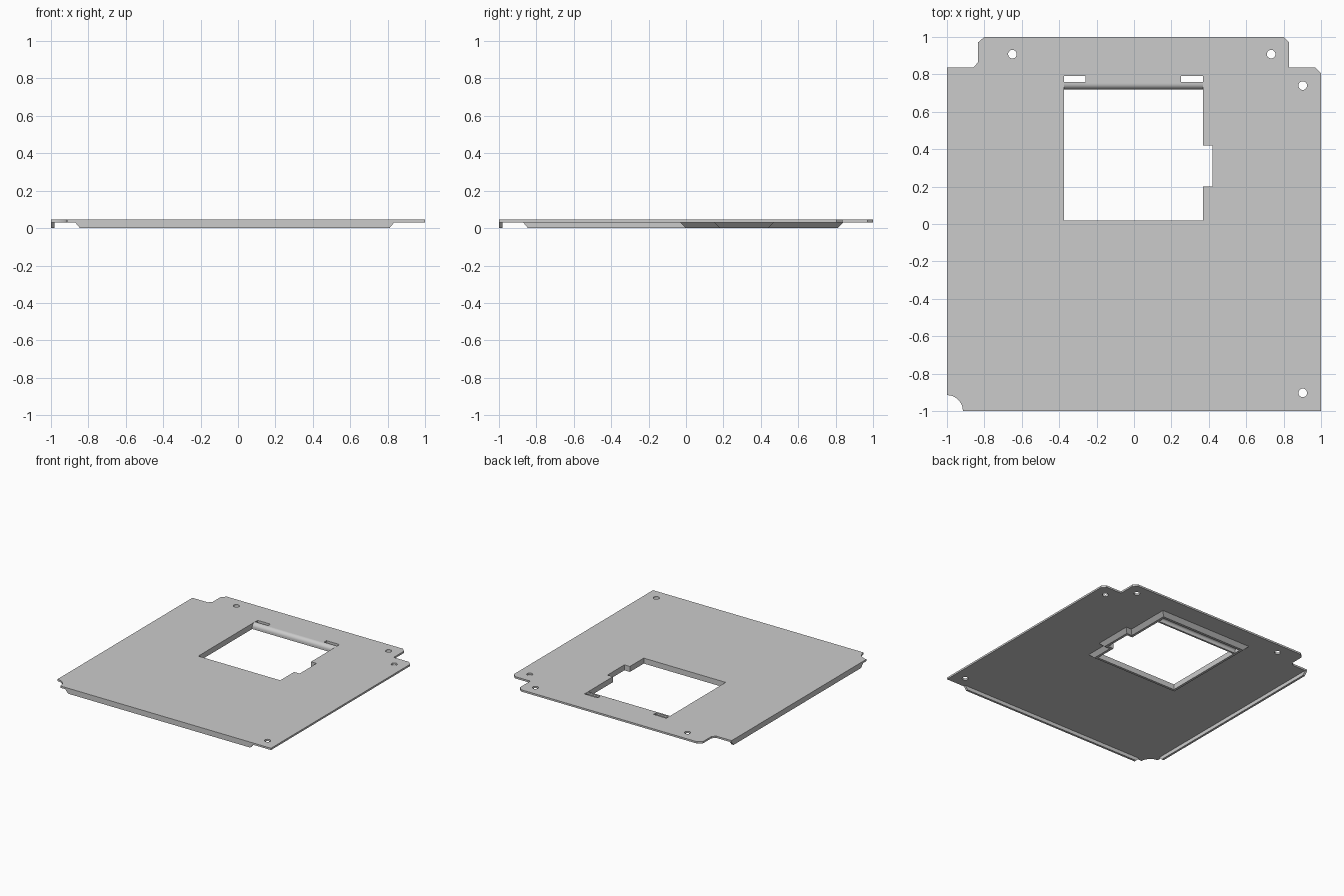
import bpy, bmesh
from math import sin, cos, pi
from mathutils import Vector

cube = bpy.data.objects.get("Cube")
if cube:
    bpy.data.objects.remove(cube, do_unlink=True)

TOP, UNDER, SHEET = 0.045, 0.03, 0.015

metal = bpy.data.materials.new("plain grey metal")
metal.use_nodes = True
grey = (0.6, 0.6, 0.6, 1)
metal.diffuse_color = grey
metal.node_tree.nodes["Principled BSDF"].inputs["Base Color"].default_value = grey


def finish(name, bm):
    """Turn a bmesh into a shaded object."""
    bmesh.ops.remove_doubles(bm, verts=bm.verts, dist=1e-5)
    bmesh.ops.recalc_face_normals(bm, faces=bm.faces)
    mesh = bpy.data.meshes.new(name)
    bm.to_mesh(mesh)
    bm.free()
    mesh.materials.append(metal)
    obj = bpy.data.objects.new(name, mesh)
    bpy.context.collection.objects.link(obj)
    bpy.ops.object.select_all(action='DESELECT')
    obj.select_set(True)
    bpy.context.view_layer.objects.active = obj
    bpy.ops.object.shade_smooth_by_angle(angle=pi / 6)
    return obj


def prism(name, points, depth):
    """Extrude a closed 3D profile along a vector."""
    bm = bmesh.new()
    face = bm.faces.new([bm.verts.new(p) for p in points])
    ext = bmesh.ops.extrude_face_region(bm, geom=[face], use_keep_orig=True)
    moved = [g for g in ext["geom"] if isinstance(g, bmesh.types.BMVert)]
    bmesh.ops.translate(bm, verts=moved, vec=depth)
    return finish(name, bm)


def arc(cx, cy, r, a0, a1, n):
    return [(cx + r * cos(a0 + (a1 - a0) * i / n),
             cy + r * sin(a0 + (a1 - a0) * i / n)) for i in range(n + 1)]


def rect(x0, x1, y0, y1):
    return [(x0, y0), (x1, y0), (x1, y1), (x0, y1)]


def window(back):
    """Window outline with the side notch, counter-clockwise."""
    return [(-0.375, 0.02), (0.37, 0.02), (0.37, 0.2), (0.42, 0.2),
            (0.42, 0.42), (0.37, 0.42), (0.37, back), (-0.375, back)]


def offset(points, d):
    """Push a right-angled outline outwards."""
    result = []
    for i, p in enumerate(points):
        a = (Vector(p) - Vector(points[i - 1])).normalized()
        b = (Vector(points[(i + 1) % len(points)]) - Vector(p)).normalized()
        result.append((p[0] + d * (a.y + b.y), p[1] - d * (a.x + b.x)))
    return result


# Top plate: outline with window, slots and screw holes
outline = arc(-1, -1, 0.085, pi / 2, 0, 12) + [
    (1, -1), (1, 0.805), (0.97, 0.836), (0.83, 0.836), (0.83, 0.97),
    (0.8, 1), (-0.8, 1), (-0.835, 0.97), (-0.835, 0.863),
    (-0.86, 0.836), (-1, 0.836)]
loops = [outline, window(0.75),
         rect(-0.375, -0.258, 0.758, 0.79), rect(0.25, 0.37, 0.758, 0.79)]
for hx, hy in [(-0.65, 0.908), (0.733, 0.908), (0.902, 0.74), (0.902, -0.903)]:
    loops.append(arc(hx, hy, 0.023, 0, 2 * pi, 24)[:-1])

curve = bpy.data.curves.new("plate_outline", 'CURVE')
curve.dimensions = '2D'
curve.fill_mode = 'BOTH'
curve.extrude = SHEET / 2
for loop in loops:
    spline = curve.splines.new('POLY')
    spline.points.add(len(loop) - 1)
    for point, (x, y) in zip(spline.points, loop):
        point.co = (x, y, 0, 1)
    spline.use_cyclic_u = True
helper = bpy.data.objects.new("plate_outline", curve)
bpy.context.collection.objects.link(helper)
graph = bpy.context.evaluated_depsgraph_get()
flat = bpy.data.meshes.new_from_object(helper.evaluated_get(graph))
bm = bmesh.new()
bm.from_mesh(flat)
bmesh.ops.translate(bm, verts=bm.verts, vec=(0, 0, TOP - SHEET / 2))
bpy.data.objects.remove(helper, do_unlink=True)
bpy.data.meshes.remove(flat)
finish("top_plate", bm)

# Sloped rim under the window: inner wall, bottom land, outer slope
base = window(0.79)
bm = bmesh.new()
rings = [[bm.verts.new((x, y, z)) for x, y in offset(base, d)]
         for d, z in [(0, UNDER), (0, 0), (0.02, 0), (0.05, UNDER)]]
for low, high in zip(rings, rings[1:] + rings[:1]):
    for i in range(len(base)):
        bm.faces.new((low[i - 1], low[i], high[i], high[i - 1]))
finish("window_rim", bm)

# Rolled lip at the back of the window
profile = ([(0.72, 0)] + arc(0.75, 0.015, 0.03, pi, pi / 2, 8)
           + arc(0.75, 0.015, 0.015, pi / 2, pi, 8) + [(0.735, 0)])
prism("rolled_lip", [(-0.375, y, z) for y, z in profile], (0.745, 0, 0))

# Folded edge flanges with chamfered ends
flange = [(-0.87, UNDER), (-0.845, 0), (0.81, 0), (0.835, UNDER)]
prism("front_flange", [(s, -1, z) for s, z in flange], (0, 0.018, 0))
prism("right_flange", [(-1, s, z) for s, z in flange], (0.018, 0, 0))
